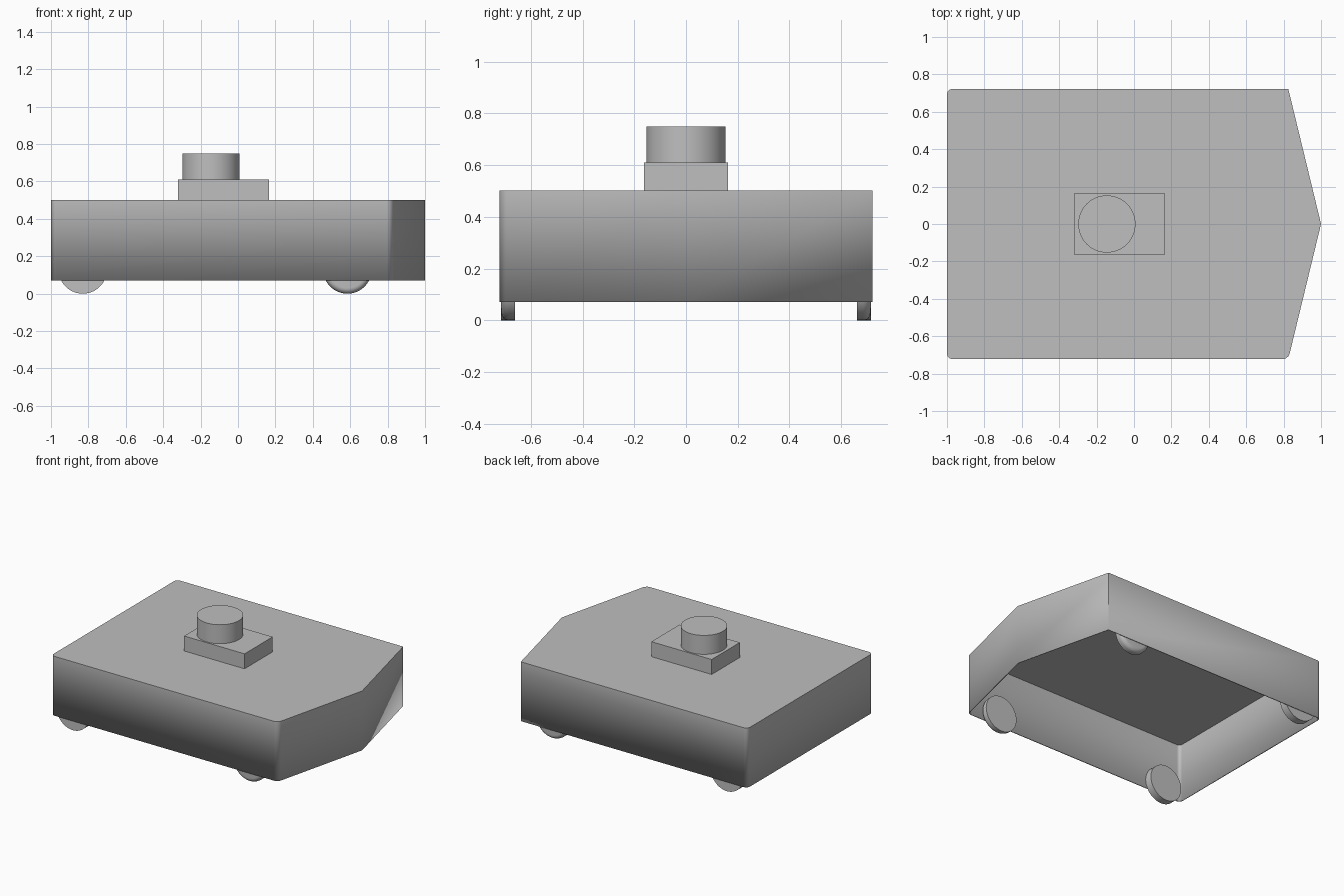
import bpy
import bmesh
import math
from mathutils import Matrix, Vector

default = bpy.data.objects.get("Cube")
if default:
    bpy.data.objects.remove(default, do_unlink=True)

grey = bpy.data.materials.new("plain_grey")
grey.use_nodes = True
colour = (0.52, 0.52, 0.52, 1)
grey.diffuse_color = colour
grey.node_tree.nodes["Principled BSDF"].inputs["Base Color"].default_value = colour


def finish(bm, name):
    bmesh.ops.recalc_face_normals(bm, faces=bm.faces)
    mesh = bpy.data.meshes.new(name)
    bm.to_mesh(mesh)
    bm.free()
    mesh.materials.append(grey)
    obj = bpy.data.objects.new(name, mesh)
    bpy.context.collection.objects.link(obj)
    bpy.ops.object.select_all(action='DESELECT')
    obj.select_set(True)
    bpy.context.view_layer.objects.active = obj
    bpy.ops.object.shade_smooth_by_angle(angle=math.radians(30))
    return obj


def disc(bm, radius, depth, matrix):
    bmesh.ops.create_cone(bm, cap_ends=True, segments=64, radius1=radius,
                          radius2=radius, depth=depth, matrix=matrix)


# Body shell: pointed prism, open underneath, with thin walls
bottom, top, half = 0.07, 0.502, 0.722
outline = [(-1, -half), (0.825, -half), (1, 0), (0.825, half), (-1, half)]
bm = bmesh.new()
lid = bm.faces.new([bm.verts.new((x, y, top)) for x, y in outline])
rim = list(lid.edges)
walls = bmesh.ops.extrude_edge_only(bm, edges=rim)["geom"]
bmesh.ops.translate(bm, vec=(0, 0, bottom - top),
                    verts=[g for g in walls if isinstance(g, bmesh.types.BMVert)])


def is_soft_corner(edge):
    a, b = edge.verts
    upright = abs(a.co.z - b.co.z) > 0.1
    return upright and (a.co.x < 0 or a.co.y < -0.1)


bmesh.ops.bevel(bm, geom=[e for e in bm.edges if is_soft_corner(e)],
                offset=0.03, segments=6, profile=0.5, affect='EDGES')
shell = finish(bm, "body_shell")
thickness = shell.modifiers.new("wall_thickness", 'SOLIDIFY')
thickness.thickness = 0.008
thickness.offset = -1

# Mounting block on the roof
bm = bmesh.new()
bmesh.ops.create_cube(bm, size=1)
bmesh.ops.scale(bm, vec=(0.486, 0.324, 0.109), verts=bm.verts)
bmesh.ops.translate(bm, vec=(-0.077, 0, 0.5565), verts=bm.verts)
finish(bm, "mounting_block")

# Round turret on the block
bm = bmesh.new()
disc(bm, 0.153, 0.138, Matrix.Translation((-0.145, 0, 0.68)))
finish(bm, "round_turret")

# Wheels: plain discs at the rear, rounded outer rims at the nose end
radius, width = 0.13, 0.054
for side, side_name in ((-1, "near"), (1, "far")):
    for x, end_name in ((-0.83, "tail"), (0.585, "nose")):
        bm = bmesh.new()
        disc(bm, radius, width, Matrix.Identity(4))
        if end_name == "nose":
            outer = [e for e in bm.edges if all(v.co.z > 0 for v in e.verts)]
            bmesh.ops.bevel(bm, geom=outer, offset=0.03, segments=6,
                            profile=0.5, affect='EDGES')
        bm.transform(Matrix.Translation(Vector((x, side * 0.688, radius)))
                     @ Matrix.Rotation(-side * math.pi / 2, 4, 'X'))
        finish(bm, f"{end_name}_{side_name}_wheel")
